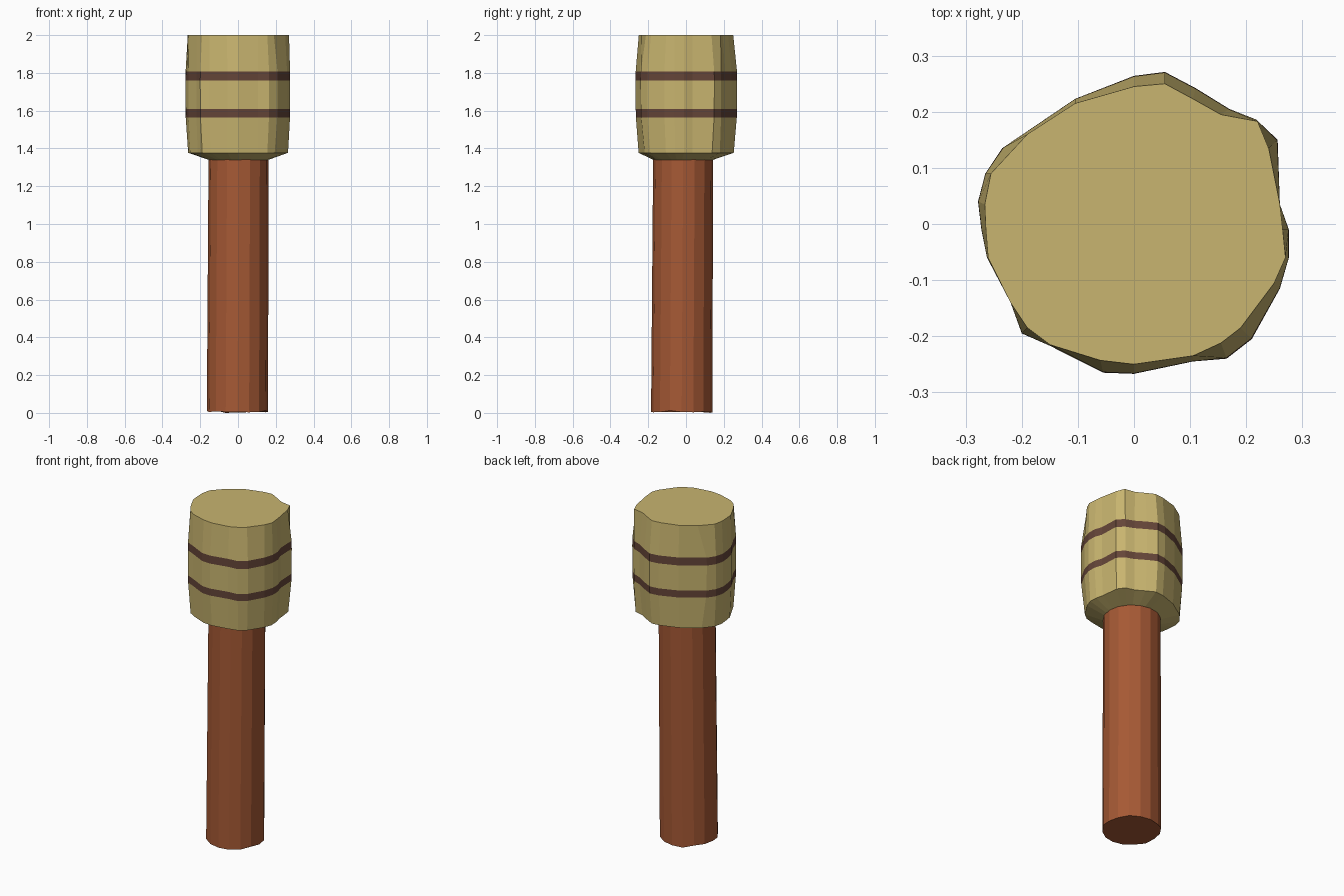
import bpy, bmesh, math, random
from mathutils import Vector

if "Cube" in bpy.data.objects:
    bpy.data.objects.remove(bpy.data.objects["Cube"])

random.seed(4)


def material(name, color):
    m = bpy.data.materials.new(name)
    m.diffuse_color = (*color, 1)
    m.use_nodes = True
    m.node_tree.nodes["Principled BSDF"].inputs["Base Color"].default_value = m.diffuse_color
    return m


def loft(name, rings, mats, band_rows=()):
    """Skin a stack of equal-length rings and cap both ends."""
    bm = bmesh.new()
    rows = [[bm.verts.new(p) for p in ring] for ring in rings]
    n = len(rows[0])
    for r, (a, b) in enumerate(zip(rows, rows[1:])):
        for i in range(n):
            j = (i + 1) % n
            f = bm.faces.new((a[i], a[j], b[j], b[i]))
            f.material_index = 1 if r in band_rows else 0
    bm.faces.new(rows[0][::-1])
    bm.faces.new(rows[-1])
    bmesh.ops.recalc_face_normals(bm, faces=bm.faces)
    me = bpy.data.meshes.new(name)
    bm.to_mesh(me)
    bm.free()
    for m in mats:
        me.materials.append(m)
    ob = bpy.data.objects.new(name, me)
    bpy.context.collection.objects.link(ob)
    return ob


wood = material("red_wood", (0.38, 0.10, 0.035))
pale = material("pale_wood", (0.58, 0.46, 0.16))
dark = material("dark_band", (0.13, 0.06, 0.04))

# hand-hewn outline of the top face
top = [(0, .245), (.055, .25), (.105, .223), (.155, .195), (.22, .183), (.24, .135),
       (.26, .035), (.265, -.01), (.27, -.06), (.25, -.105), (.19, -.185), (.155, -.212),
       (.105, -.235), (0, -.25), (-.06, -.243), (-.15, -.215), (-.19, -.185), (-.22, -.14),
       (-.26, -.06), (-.264, -.01), (-.266, .035), (-.255, .09), (-.19, .16), (-.105, .215)]
# bulging outline around the bands
mid = [(0, .264), (.055, .271), (.11, .242), (.17, .205), (.218, .186), (.256, .15),
       (.26, .035), (.276, -.01), (.276, -.06), (.26, -.115), (.21, -.205), (.165, -.24),
       (.105, -.245), (0, -.267), (-.055, -.265), (-.15, -.217), (-.2, -.195), (-.22, -.14),
       (-.262, -.06), (-.272, -.01), (-.278, .04), (-.265, .09), (-.235, .135), (-.105, .223)]


def blend(z, t, s=1.0):
    """Outline between top (t=0) and mid (t=1) at height z."""
    return [Vector(((a[0] + (b[0] - a[0]) * t) * s, (a[1] + (b[1] - a[1]) * t) * s, z))
            for a, b in zip(top, mid)]


# head: sloped underside, bulging sides with two flush dark bands, flat top
under = [Vector((.003, -.015, 1.34)) + Vector((p[0], p[1], 0)).normalized() * .159 for p in top]
rings = [under, blend(1.377, .5, .97), blend(1.565, .9), blend(1.608, .95),
         blend(1.76, 1), blend(1.808, .95), blend(2.0, 0)]
loft("mallet_head", rings, [pale, dark], band_rows=(2, 4))


# handle: slightly leaning shaft with a rough-cut foot
def circle(cx, cy, z, r, rough=0.0, n=16):
    return [Vector((cx + r * math.cos(2 * math.pi * i / n), cy + r * math.sin(2 * math.pi * i / n),
                    z + random.uniform(-rough, rough))) for i in range(n)]


foot = circle(-.003, -.023, .008, .162, .006)
foot[5].z = 0
loft("handle", [foot, circle(.003, -.015, 1.35, .159)], [wood])
